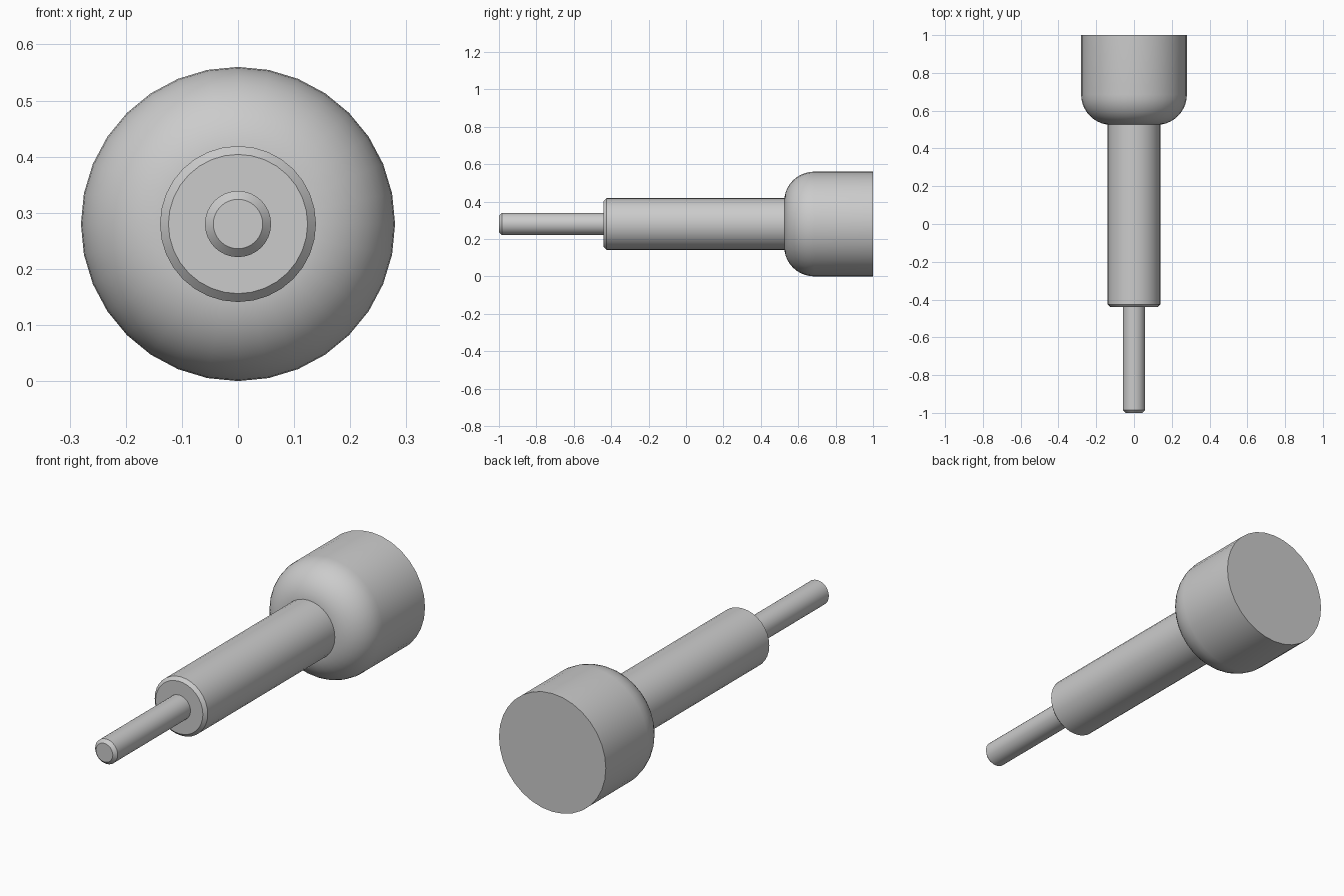
import bpy, bmesh
from math import sin, cos, pi, radians

if "Cube" in bpy.data.objects:
    bpy.data.objects.remove(bpy.data.objects["Cube"])

AXIS_Z = 0.28
SIDES = 32


def lathe(name, profile):
    """Closed solid turned about the y axis from (radius, y) points, front to back."""
    bm = bmesh.new()
    rings = []
    for r, y in profile:
        rings.append([bm.verts.new((r * sin(2 * pi * i / SIDES), y,
                                    r * cos(2 * pi * i / SIDES)))
                      for i in range(SIDES)])
    for a, b in zip(rings, rings[1:]):
        for i in range(SIDES):
            j = (i + 1) % SIDES
            bm.faces.new((a[i], a[j], b[j], b[i]))
    bm.faces.new(rings[0])
    bm.faces.new(rings[-1])
    bmesh.ops.recalc_face_normals(bm, faces=bm.faces)
    mesh = bpy.data.meshes.new(name)
    bm.to_mesh(mesh)
    bm.free()
    obj = bpy.data.objects.new(name, mesh)
    obj.location.z = AXIS_Z
    bpy.context.collection.objects.link(obj)
    bpy.ops.object.select_all(action='DESELECT')
    obj.select_set(True)
    bpy.context.view_layer.objects.active = obj
    bpy.ops.object.shade_smooth_by_angle(angle=radians(30))
    return obj


# Thin pin with a chamfered tip
lathe("pin", [(0.044, -1.0), (0.059, -0.985), (0.059, -0.43)])

# Middle shaft with a chamfered front edge
lathe("shaft", [(0.124, -0.44), (0.139, -0.425), (0.139, 0.54)])

# Large head with a rounded front shoulder and flat back
FILLET = 0.16
shoulder = [(0.28 - FILLET + FILLET * sin(a), 0.525 + FILLET - FILLET * cos(a))
            for a in (pi / 2 * k / 10 for k in range(11))]
lathe("head", shoulder + [(0.28, 1.0)])
